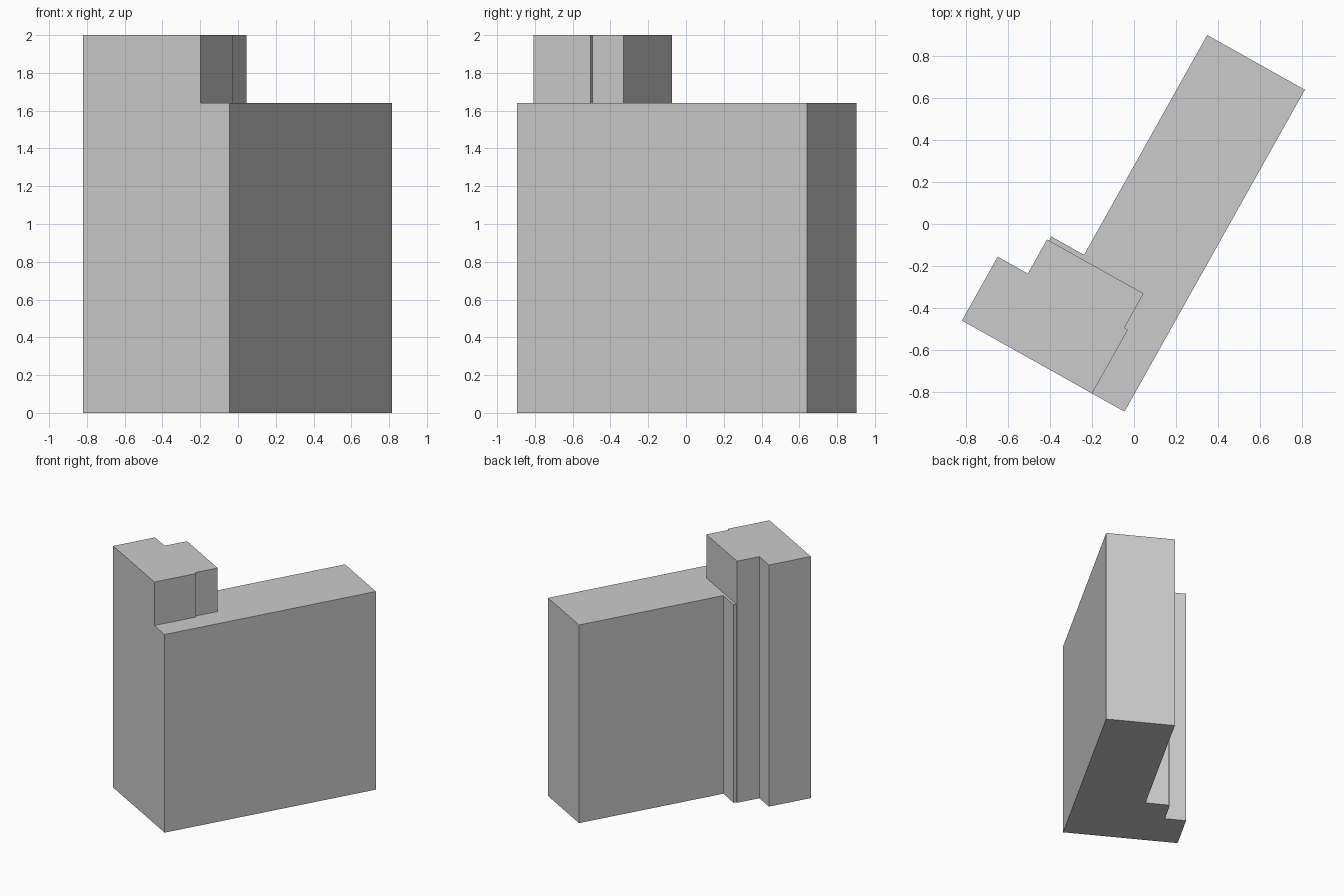
import bpy
import bmesh
import math

if "Cube" in bpy.data.objects:
    bpy.data.objects.remove(bpy.data.objects["Cube"])

ANGLE = math.radians(-29.26)  # plan rotation of the whole building


def prism(name, outline, height):
    """Extrude a closed counter-clockwise plan outline up from the ground."""
    bm = bmesh.new()
    base = bm.faces.new([bm.verts.new((x, y, 0)) for x, y in outline])
    top = bmesh.ops.extrude_face_region(bm, geom=[base], use_keep_orig=True)
    for v in top["geom"]:
        if isinstance(v, bmesh.types.BMVert):
            v.co.z = height
    bmesh.ops.recalc_face_normals(bm, faces=bm.faces)
    mesh = bpy.data.meshes.new(name)
    bm.to_mesh(mesh)
    bm.free()
    obj = bpy.data.objects.new(name, mesh)
    obj.rotation_euler.z = ANGLE
    bpy.context.collection.objects.link(obj)
    return obj


FRONT = -0.803

# Stepped tower at the end of the building
building = prism("building", [
    (-0.491, FRONT), (0.221, FRONT), (0.221, -0.455), (0.202, -0.455),
    (0.202, -0.267), (-0.326, -0.267), (-0.326, -0.454), (-0.491, -0.454)], 2.0)

# Long lower wing with a shallow side bay
wing = prism("wing", [
    (-0.315, FRONT), (0.398, FRONT), (0.398, 0.957), (-0.136, 0.957),
    (-0.136, -0.245), (-0.315, -0.245)], 1.64)
wing.hide_render = True

# Merge both into one clean solid
union = building.modifiers.new("union", 'BOOLEAN')
union.operation = 'UNION'
union.solver = 'EXACT'
union.object = wing
bpy.context.view_layer.objects.active = building
bpy.ops.object.modifier_apply(modifier=union.name)
bpy.data.objects.remove(wing)
